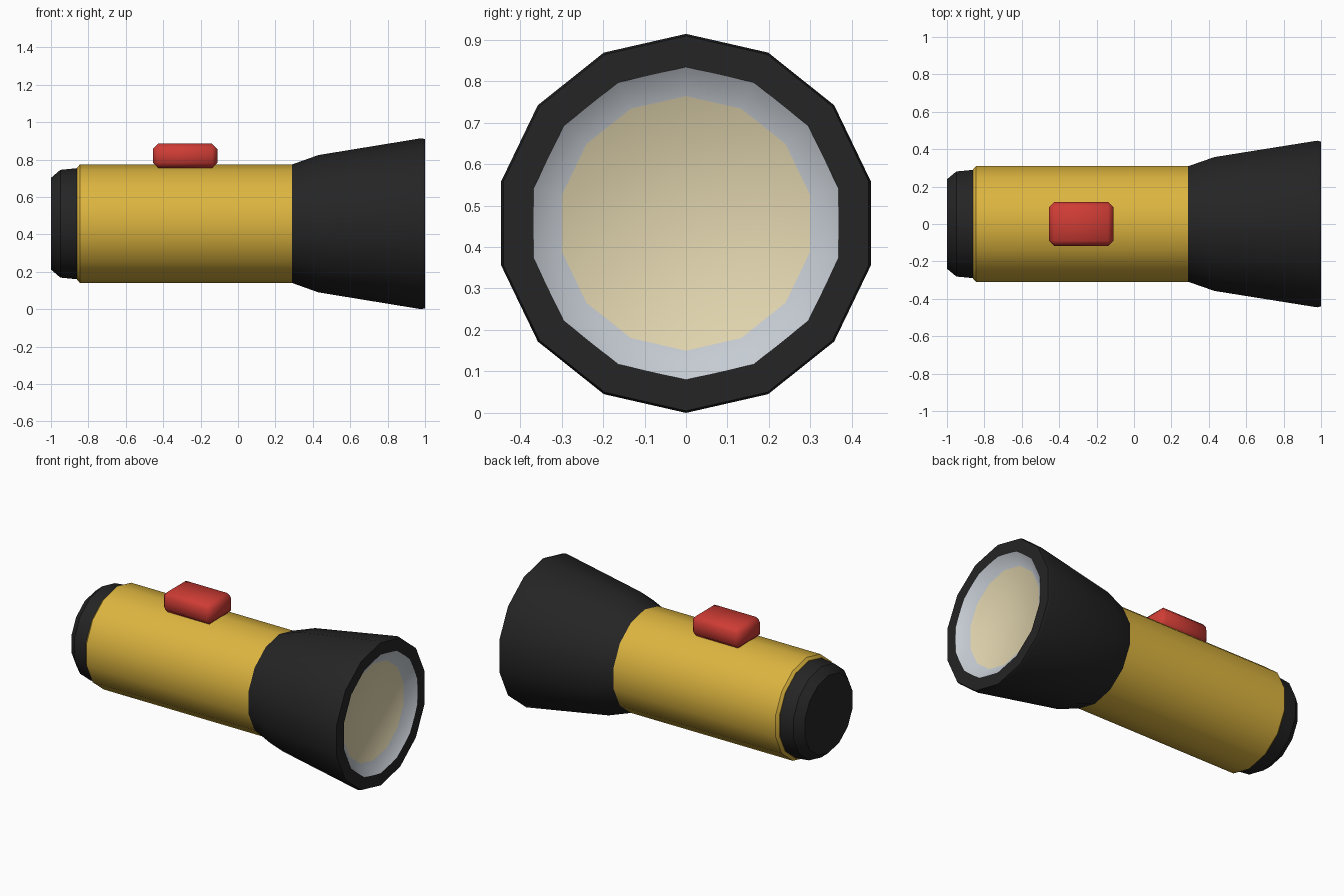
import bpy, bmesh, math

cube = bpy.data.objects.get("Cube")
if cube:
    bpy.data.objects.remove(cube, do_unlink=True)

SIDES = 14
AXIS_Z = 0.457


def material(name, rgb):
    mat = bpy.data.materials.new(name)
    mat.use_nodes = True
    mat.diffuse_color = (*rgb, 1)
    mat.node_tree.nodes["Principled BSDF"].inputs["Base Color"].default_value = (*rgb, 1)
    return mat


yellow = material("yellow_plastic", (0.72, 0.46, 0.05))
black = material("black_rubber", (0.018, 0.018, 0.018))
red = material("red_plastic", (0.62, 0.045, 0.035))
silver = material("silver_reflector", (0.56, 0.60, 0.65))
cream = material("cream_lens", (0.76, 0.67, 0.43))


def finish(name, bm, mats, angle):
    mesh = bpy.data.meshes.new(name)
    bm.to_mesh(mesh)
    bm.free()
    obj = bpy.data.objects.new(name, mesh)
    bpy.context.collection.objects.link(obj)
    for mat in mats:
        mesh.materials.append(mat)
    bpy.ops.object.select_all(action="DESELECT")
    obj.select_set(True)
    bpy.context.view_layer.objects.active = obj
    bpy.ops.object.shade_smooth_by_angle(angle=math.radians(angle))
    return obj


def lathe(name, profile, mats, cap_start=False, cap_end=False, angle=32):
    """Spin (x, radius) points around the long axis; the end cap takes the last material."""
    bm = bmesh.new()
    rings = []
    for x, r in profile:
        turns = [math.tau * i / SIDES for i in range(SIDES)]
        rings.append([bm.verts.new((x, r * math.sin(t), AXIS_Z + r * math.cos(t))) for t in turns])
    for a, b in zip(rings, rings[1:]):
        for i in range(SIDES):
            j = (i + 1) % SIDES
            bm.faces.new((a[i], b[i], b[j], a[j]))
    if cap_start:
        bm.faces.new(rings[0])
    if cap_end:
        bm.faces.new(rings[-1][::-1]).material_index = len(mats) - 1
    # Profiles run from tail to front, so these faces all point outward
    return finish(name, bm, mats, angle)


# Main barrel and its rear cap
lathe("barrel", [(-0.86, 0.300), (-0.845, 0.317), (0.30, 0.317)], [yellow], True, True)
lathe("tail_cap", [(-1, 0.245), (-0.95, 0.288), (-0.85, 0.298)], [black], True, True)

# Flared head with a flat front rim
lathe("head", [(0.29, 0.30), (0.29, 0.317), (0.43, 0.367), (0.98, 0.457),
               (1, 0.452), (1, 0.377)], [black])

# Shallow reflector ring closed by the lens, blended smoothly together
lathe("reflector_and_lens", [(1, 0.377), (0.95, 0.307)], [silver, cream],
      cap_end=True, angle=80)

# Chamfered slide switch on top of the barrel
bm = bmesh.new()
bmesh.ops.create_cube(bm, size=1)
for v in bm.verts:
    v.co = (v.co.x * 0.345 - 0.283, v.co.y * 0.235, v.co.z * 0.13 + 0.82)
bmesh.ops.bevel(bm, geom=bm.edges[:], offset=0.028, segments=1, affect="EDGES")
finish("switch", bm, [red], 80)
